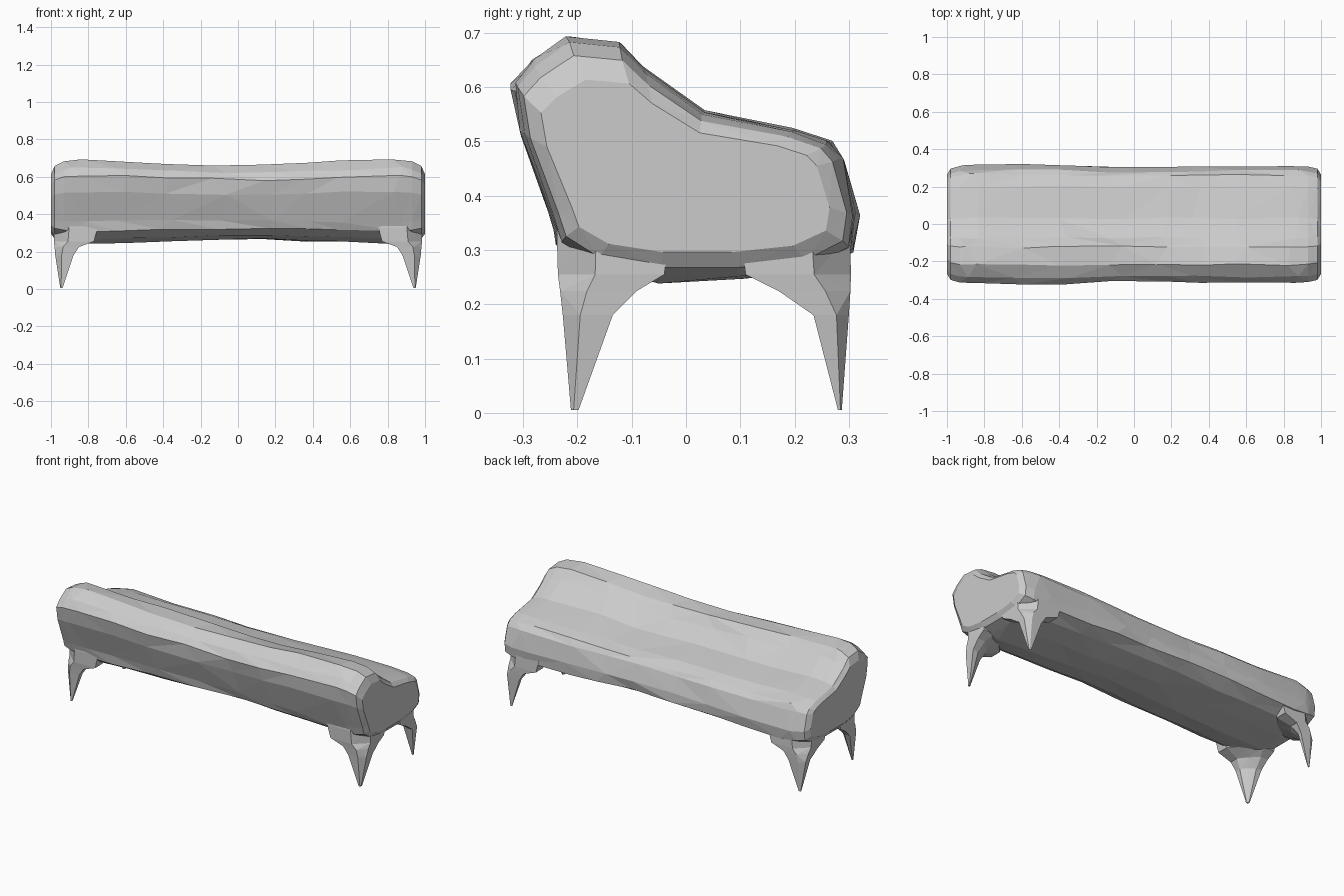
import bpy, bmesh, random
from mathutils import Vector

random.seed(4)
cube = bpy.data.objects.get("Cube")
if cube:
    bpy.data.objects.remove(cube, do_unlink=True)

# Single plain grey
grey = bpy.data.materials.new("plain_grey")
grey.use_nodes = True
colour = (0.6, 0.6, 0.6, 1)
grey.diffuse_color = colour
grey.node_tree.nodes["Principled BSDF"].inputs["Base Color"].default_value = colour


def loft(name, rings):
    """Skin a row of equal point rings and cap both ends."""
    bm = bmesh.new()
    rows = [[bm.verts.new(p) for p in ring] for ring in rings]
    n = len(rows[0])
    for a, b in zip(rows, rows[1:]):
        for i in range(n):
            j = (i + 1) % n
            bm.faces.new((a[i], a[j], b[j], b[i]))
    bm.faces.new(rows[0])
    bm.faces.new(rows[-1])
    bmesh.ops.triangulate(bm, faces=bm.faces)
    bmesh.ops.recalc_face_normals(bm, faces=bm.faces)
    mesh = bpy.data.meshes.new(name)
    bm.to_mesh(mesh)
    bm.free()
    mesh.materials.append(grey)
    obj = bpy.data.objects.new(name, mesh)
    bpy.context.collection.objects.link(obj)
    return obj


# Cross-section (y, z): raised roll at the front, sloping seat, hollow underside
section = [(-.25, .36), (-.305, .52), (-.318, .61), (-.285, .65), (-.22, .697),
           (-.125, .687), (-.075, .635), (.03, .557), (.2, .523), (.265, .498),
           (.287, .47), (.315, .36), (.307, .3), (.235, .26), (.1, .243),
           (-.05, .243), (-.17, .265), (-.235, .31)]

# Stations (x, depth scale, height scale about the middle)
stations = [(-1, .84, .7), (-.98, .94, .86), (-.93, .985, .95), (-.86, 1, 1),
            (-.62, 1, .96), (-.38, 1, .92), (-.1, .98, .88), (.15, .96, .87),
            (.35, .98, .9), (.57, .99, .96), (.86, .99, 1), (.93, .975, .95),
            (.98, .94, .86), (1, .84, .7)]
MID = .42


def body_ring(x, sy, sz):
    wobble = .006 if abs(x) < .9 else 0
    ring = []
    for y, z in section:
        shift = Vector((random.uniform(-7, 7), random.uniform(-1, 1),
                        random.uniform(-1, 1))) * wobble
        ring.append(Vector((x, y * sy, MID + (z - MID) * sz)) + shift)
    return ring


body = loft("bench_body", [body_ring(*s) for s in stations])

# Leg levels: z, outer x, inner x, outer and inner y for front and back
leg_levels = [(.005, .95, .938, -.212, -.198, .287, .28),
              (.18, .977, .88, -.227, -.135, .3, .235),
              (.225, .981, .85, -.232, -.09, .303, .17),
              (.255, .984, .77, -.236, -.04, .304, .11),
              (.33, .985, .75, -.238, -.03, .302, .1),
              (.41, .975, .75, -.23, -.03, .28, .1)]


def leg_ring(side, back, level):
    z, xo, xi = level[:3]
    yo, yi = level[5:] if back else level[3:5]
    xm, ym = (xo * .65 + xi * .35), (yo * .65 + yi * .35)
    xn, yn = (xo * .3 + xi * .7), (yo * .3 + yi * .7)
    corners = [(xo, ym), (xm, yo), (xi, yo), (xi, ym),
               (xn, yn), (xm, yi), (xo, yi)]
    return [(side * x, y, z) for x, y in corners]


# Four pointed legs, fused into the body
for side, side_name in ((-1, "right"), (1, "left")):
    for back in (False, True):
        name = f"{'back' if back else 'front'}_{side_name}_leg"
        leg = loft(name, [leg_ring(side, back, lv) for lv in leg_levels])
        bpy.context.view_layer.objects.active = body
        fuse = body.modifiers.new("fuse_leg", "BOOLEAN")
        fuse.operation = "UNION"
        fuse.solver = "EXACT"
        fuse.object = leg
        bpy.ops.object.modifier_apply(modifier=fuse.name)
        bpy.data.objects.remove(leg, do_unlink=True)

# Flat facets
for face in body.data.polygons:
    face.use_smooth = False
